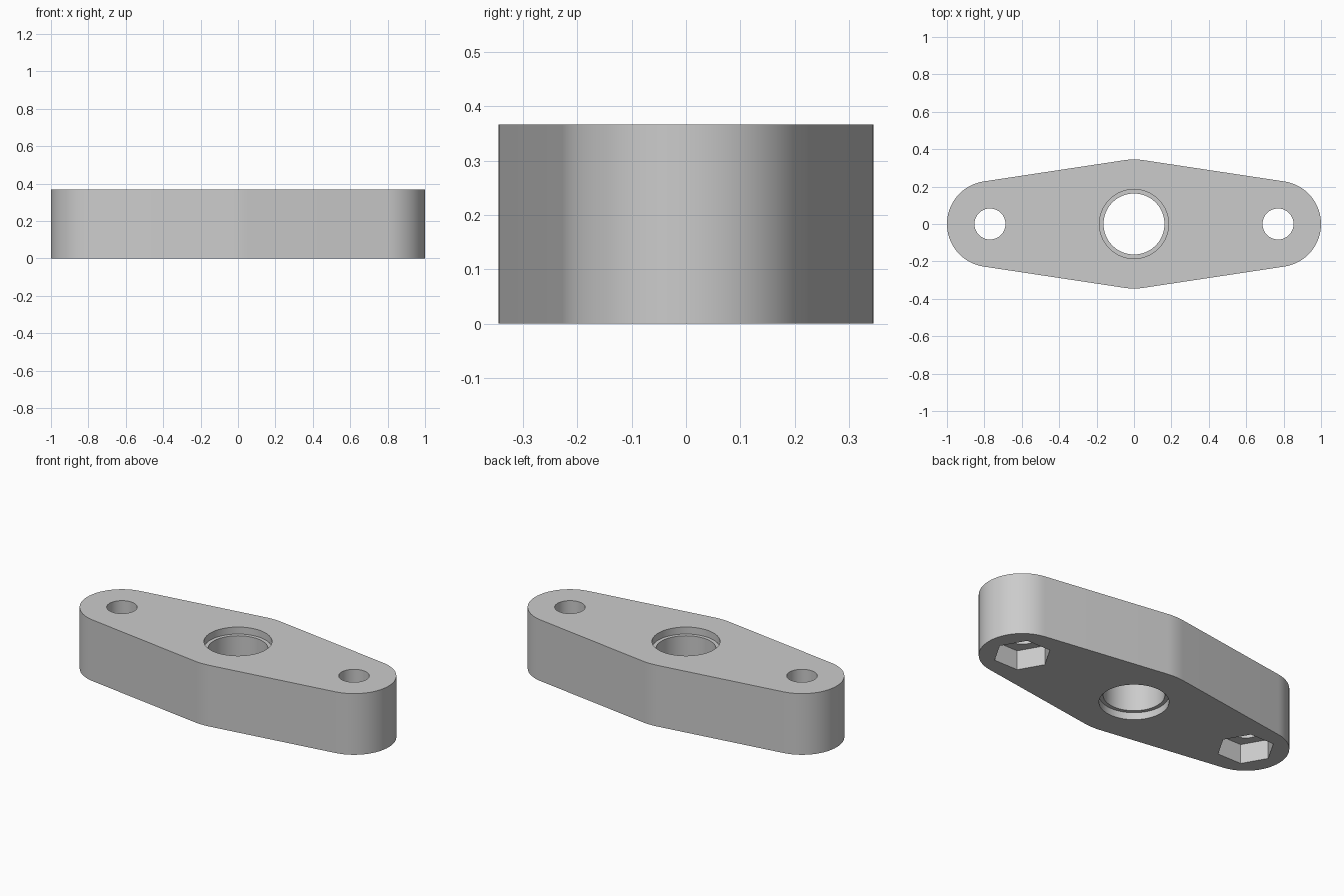
import bpy, bmesh
from math import sin, cos, pi, asin

default = bpy.data.objects.get("Cube")
if default:
    bpy.data.objects.remove(default, do_unlink=True)

HEIGHT = 0.367
HOLE_X = 0.77                      # bolt hole spacing from the centre
END_R, MID_R = 0.23, 0.345         # end and middle lobe radii
BORE_R, RECESS_R, RECESS_D = 0.163, 0.185, 0.042
BOLT_R, NUT_R, NUT_D = 0.083, 0.155, 0.115

grey = bpy.data.materials.new("light_grey")
grey.use_nodes = True
colour = (0.6, 0.6, 0.6, 1)
grey.diffuse_color = colour
grey.node_tree.nodes["Principled BSDF"].inputs["Base Color"].default_value = colour


def prism(name, outline, z0, z1):
    """Extrude a closed outline from z0 up to z1."""
    bm = bmesh.new()
    face = bm.faces.new([bm.verts.new((x, y, z0)) for x, y in outline])
    top = bmesh.ops.extrude_face_region(bm, geom=[face])["geom"]
    bmesh.ops.translate(bm, vec=(0, 0, z1 - z0),
                        verts=[v for v in top if isinstance(v, bmesh.types.BMVert)])
    bmesh.ops.recalc_face_normals(bm, faces=bm.faces)
    mesh = bpy.data.meshes.new(name)
    bm.to_mesh(mesh)
    bm.free()
    mesh.materials.append(grey)
    obj = bpy.data.objects.new(name, mesh)
    bpy.context.collection.objects.link(obj)
    return obj


def arc(cx, r, a0, a1, n):
    return [(cx + r * cos(a0 + (a1 - a0) * i / n), r * sin(a0 + (a1 - a0) * i / n))
            for i in range(n + 1)]


def ring(cx, r, n):
    return arc(cx, r, 0, 2 * pi, n)[:-1]


def cut(body, outline, z0, z1):
    """Subtract a prism from the body."""
    cutter = prism("cutter", outline, z0, z1)
    cutter.hide_render = True
    mod = body.modifiers.new("cut", "BOOLEAN")
    mod.operation, mod.solver, mod.object = "DIFFERENCE", "EXACT", cutter
    bpy.context.view_layer.objects.active = body
    bpy.ops.object.modifier_apply(modifier=mod.name)
    bpy.data.objects.remove(cutter, do_unlink=True)


# Body: three lobes joined by tangent lines
tilt = asin((MID_R - END_R) / HOLE_X)
half = pi / 2 - tilt
outline = (arc(HOLE_X, END_R, -half, half, 40)
           + arc(0, MID_R, half, pi - half, 8)
           + arc(-HOLE_X, END_R, pi - half, pi + half, 40)
           + arc(0, MID_R, pi + half, 2 * pi - half, 8))
body = prism("flange_body", outline, 0, HEIGHT)

# Central bore with a shallow recess at each face
cut(body, ring(0, BORE_R, 72), -0.1, HEIGHT + 0.1)
cut(body, ring(0, RECESS_R, 72), HEIGHT - RECESS_D, HEIGHT + 0.1)
cut(body, ring(0, RECESS_R, 72), -0.1, RECESS_D)

# Bolt holes with hexagonal nut pockets underneath
for side in (-1, 1):
    cut(body, ring(side * HOLE_X, BOLT_R, 48), -0.1, HEIGHT + 0.1)
    cut(body, ring(side * HOLE_X, NUT_R, 6), -0.1, NUT_D)

bpy.ops.object.select_all(action="DESELECT")
body.select_set(True)
bpy.context.view_layer.objects.active = body
bpy.ops.object.shade_smooth_by_angle(angle=pi / 6)
